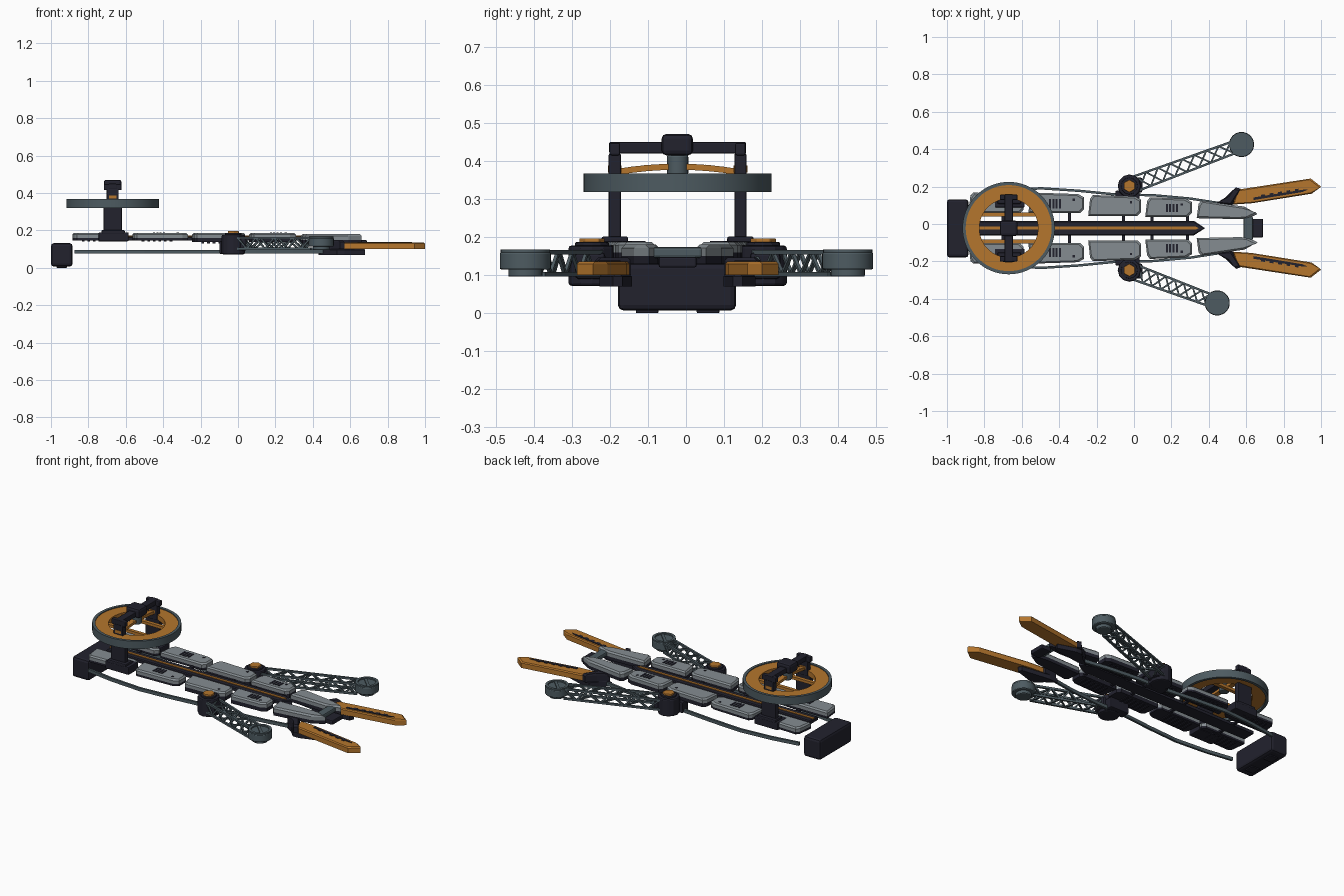
import bpy, bmesh, math
from mathutils import Matrix, Vector

cube = bpy.data.objects.get("Cube")
if cube:
    bpy.data.objects.remove(cube)

CY = -0.022         # centre line of the craft
RX = -0.67          # rotor centre


def material(name, rgb):
    m = bpy.data.materials.new(name)
    m.use_nodes = True
    m.diffuse_color = (*rgb, 1)
    m.node_tree.nodes["Principled BSDF"].inputs["Base Color"].default_value = (*rgb, 1)
    return m


DARK = material("dark_navy", (0.016, 0.016, 0.027))
GREY = material("light_grey", (0.235, 0.265, 0.285))
STEEL = material("blue_steel", (0.075, 0.105, 0.12))
ORANGE = material("orange", (0.46, 0.18, 0.026))


def finish(name, bm, mat, smooth=False, bevel=0):
    bmesh.ops.recalc_face_normals(bm, faces=bm.faces)
    me = bpy.data.meshes.new(name)
    bm.to_mesh(me)
    bm.free()
    me.materials.append(mat)
    ob = bpy.data.objects.new(name, me)
    bpy.context.collection.objects.link(ob)
    if bevel:
        b = ob.modifiers.new("bevel", "BEVEL")
        b.width, b.segments = bevel, 2
    if smooth:
        bpy.ops.object.select_all(action="DESELECT")
        ob.select_set(True)
        bpy.context.view_layer.objects.active = ob
        bpy.ops.object.shade_smooth_by_angle()
    return ob


def prism(name, pts, z0, z1, mat, chamfer=0, side=1):
    """Outline as (x, offset from centre line), with a chamfered top."""
    bm = bmesh.new()
    c = sum((Vector(p) for p in pts), Vector((0, 0))) / len(pts)
    rings = [(z0, 0), (z1 - chamfer, 0)] + ([(z1, chamfer)] if chamfer else [])
    loops = []
    for z, inset in rings:
        loop = []
        for p in pts:
            d = c - Vector(p)
            q = Vector(p) + Vector((math.copysign(min(inset, abs(d.x)), d.x),
                                    math.copysign(min(inset, abs(d.y)), d.y)))
            loop.append(bm.verts.new((q.x, CY + side * q.y, z)))
        loops.append(loop)
    bm.faces.new(loops[0])
    bm.faces.new(loops[-1])
    n = len(pts)
    for a, b in zip(loops, loops[1:]):
        for i in range(n):
            bm.faces.new((a[i], a[(i + 1) % n], b[(i + 1) % n], b[i]))
    return finish(name, bm, mat)


def box(name, x, y, z, mat, bevel=0):
    """Box from (min, max) ranges; y is measured from the centre line."""
    bm = bmesh.new()
    size = [r[1] - r[0] for r in (x, y, z)]
    mid = (sum(x) / 2, CY + sum(y) / 2, sum(z) / 2)
    bmesh.ops.create_cube(bm, size=1, matrix=Matrix.Translation(mid) @ Matrix.Diagonal((*size, 1)))
    return finish(name, bm, mat, bevel=bevel)


def beams(name, pairs, w, h, mat):
    bm = bmesh.new()
    for a, b in pairs:
        a, b = Vector(a), Vector(b)
        d = b - a
        rot = d.to_track_quat("X", "Z").to_matrix().to_4x4()
        bmesh.ops.create_cube(bm, size=1, matrix=Matrix.Translation((a + b) / 2) @ rot
                              @ Matrix.Diagonal((d.length + w / 2, w, h, 1)))
    return finish(name, bm, mat)


def ring(name, centre, r0, r1, z0, z1, mat, seg=64):
    """Flat ring with a square section."""
    bm = bmesh.new()
    vs = [bm.verts.new(p) for p in ((r0, 0, z0), (r1, 0, z0), (r1, 0, z1), (r0, 0, z1))]
    es = [bm.edges.new((vs[i], vs[i - 1])) for i in range(4)]
    bmesh.ops.spin(bm, geom=vs + es, axis=(0, 0, 1), cent=(0, 0, 0), angle=math.tau, steps=seg)
    bmesh.ops.remove_doubles(bm, verts=bm.verts, dist=1e-5)
    bmesh.ops.translate(bm, verts=bm.verts, vec=(*centre, 0))
    return finish(name, bm, mat, True)


def disc(name, centre, r, z0, z1, mat, seg=32, c=0.004):
    bm = bmesh.new()
    bmesh.ops.create_cone(bm, cap_ends=True, segments=seg, radius1=r, radius2=r, depth=z1 - z0,
                          matrix=Matrix.Translation((*centre, (z0 + z1) / 2)))
    return finish(name, bm, mat, seg > 12, c)


# Tail block with two low feet
box("tail_block", (-1, -0.885), (-0.157, 0.154), (0.007, 0.132), DARK, 0.015)
for s in (-1, 1):
    box("tail_foot", (-0.97, -0.915), (s * 0.08 - 0.03, s * 0.08 + 0.03), (0, 0.015), DARK, 0.004)

# Spine with stripe and rungs
prism("spine", [(-0.85, -0.039), (0.32, -0.039), (0.38, 0), (0.32, 0.039), (-0.85, 0.039)], 0.146, 0.168, DARK, 0.005)
prism("spine_stripe", [(-0.85, -0.008), (0.33, -0.008), (0.345, 0), (0.33, 0.008), (-0.85, 0.008)], 0.166, 0.172, ORANGE)
for x in (-0.7, -0.345, -0.055, 0.095, 0.285):
    box("spine_rung", (x - 0.008, x + 0.008), (-0.09, 0.09), (0.146, 0.158), DARK)

# Nose yoke
box("nose_yoke", (0.585, 0.635), (-0.065, 0.065), (0.145, 0.174), STEEL, 0.008)
box("nose_block", (0.625, 0.69), (-0.05, 0.05), (0.12, 0.148), DARK, 0.006)

# Rows of hull plates: start, end, inner offset, outer offset, underside
plates = [(-0.885, -0.59, 0.08, 0.19, 0.147), (-0.565, -0.268, 0.08, 0.19, 0.147),
          (-0.245, 0.038, 0.065, 0.177, 0.137), (0.06, 0.309, 0.06, 0.165, 0.137)]
for s in (-1, 1):
    for i, (x0, x1, y0, y1, zb) in enumerate(plates):
        o = [(x0, y0), (x1 - 0.02, y0), (x1, y0 + 0.02), (x1, y1 - 0.025),
             (x1 - 0.03, y1 - 0.008), (x0 + 0.025, y1), (x0 + 0.01, y1 - 0.02)]
        prism("plate_base", o, zb, 0.16, DARK, 0, s)
        prism("hull_plate", o, 0.16, 0.187, GREY, 0.008, s)
        box("plate_bolt", (x1 - 0.06, x1 - 0.048), sorted((s * (y1 - 0.045), s * (y1 - 0.033))), (0.184, 0.189), DARK)
        if i % 2:
            for k in range(4):
                vx = x0 + 0.11 + k * 0.018
                box("plate_vent", (vx, vx + 0.011), sorted((s * (y0 + 0.025), s * (y1 - 0.035))),
                    (0.183, 0.19), DARK)
        for k in range(6):
            bx = x0 + 0.05 + k * 0.03
            box("under_rib", (bx, bx + 0.014), sorted((s * (y0 + 0.015), s * (y1 - 0.02))), (zb - 0.006, zb + 0.002), DARK)
    nose = [(0.335, 0.053), (0.57, 0.048), (0.61, 0.052), (0.66, 0.075), (0.59, 0.115),
            (0.36, 0.147), (0.345, 0.13)]
    prism("nose_plate_base", nose, 0.13, 0.15, DARK, 0, s)
    prism("nose_plate", nose, 0.15, 0.18, GREY, 0.009, s)

    # Side rail sweeping along the hull
    rail = [(-0.87, 0.172), (-0.7, 0.198), (-0.5, 0.213), (-0.3, 0.2), (-0.1, 0.18),
            (0.1, 0.176), (0.3, 0.158), (0.48, 0.13)]
    pts = [(x, CY + s * y, 0.086) for x, y in rail]
    beams("side_rail", list(zip(pts, pts[1:])), 0.013, 0.02, STEEL)
    box("rail_bracket", (-0.1, 0.03), sorted((s * 0.14, s * 0.2)), (0.075, 0.14), DARK, 0.006)

    # Blade prongs with dark root and toothed grip strip
    prism("prong_root", [(0.43, 0.125), (0.49, 0.12), (0.67, 0.145), (0.68, 0.17),
                         (0.57, 0.205), (0.53, 0.205), (0.49, 0.165)], 0.07, 0.102, DARK, 0.006, s)
    prism("prong_collar", [(0.44, 0.128), (0.52, 0.122), (0.57, 0.21), (0.545, 0.218), (0.5, 0.17)],
          0.1, 0.147, DARK, 0.01, s)
    blade = [(0.53, 0.126), (0.63, 0.133), (0.95, 0.184), (1, 0.222), (0.945, 0.265), (0.55, 0.205)]
    prism("prong_blade", blade, 0.1, 0.136, ORANGE, 0.006, s)
    prism("prong_grip", [(0.64, 0.15), (0.9, 0.193), (0.93, 0.206), (0.9, 0.205), (0.64, 0.164)],
          0.132, 0.139, DARK, 0, s)
    for k in range(5):
        gx, gy = 0.68 + k * 0.045, 0.168 + k * 0.0075
        prism("grip_tooth", [(gx, gy), (gx + 0.02, gy + 0.003), (gx + 0.02, gy + 0.013), (gx, gy + 0.01)],
              0.132, 0.139, DARK, 0, s)

# Swinging truss arms with end wheels
for s, tip in ((1, (0.575, 0.425)), (-1, (0.445, -0.422))):
    hub = Vector((-0.025, CY + s * 0.225))
    end = Vector(tip)
    disc("arm_hub", hub, 0.062, 0.072, 0.178, DARK, 12, 0.008)
    disc("hub_collar", hub, 0.045, 0.175, 0.187, DARK, 12)
    disc("hub_cap", hub, 0.034, 0.182, 0.197, ORANGE, 6, 0.003)
    d = (end - hub).normalized()
    n = Vector((-d.y, d.x))
    start, stop = hub + d * 0.04, end - d * 0.05
    box("arm_root", (-0.06, 0.045), sorted((s * 0.19, s * 0.27)), (0.09, 0.16), DARK, 0.01)

    def node(t, side, z):
        p = start.lerp(stop, t) + n * side * (0.04 - 0.008 * t)
        return (p.x, p.y, z)

    lo, hi, cells = 0.102, 0.16, 8
    rails = [(node(0, e, z), node(1, e, z)) for e in (-1, 1) for z in (lo, hi)]
    beams("arm_rails", rails, 0.012, 0.012, STEEL)
    braces = []
    for k in range(cells):
        a, b, e = k / cells, (k + 1) / cells, (-1) ** k
        braces += [(node(a, e, hi), node(b, -e, hi)), (node(a, -e, lo), node(b, e, lo))]
        za, zb = (lo, hi) if k % 2 else (hi, lo)
        braces += [(node(a, w, za), node(b, w, zb)) for w in (-1, 1)]
    beams("arm_braces", braces, 0.009, 0.009, STEEL)

    disc("arm_wheel", end, 0.067, 0.115, 0.16, STEEL)
    ring("wheel_lip", end, 0.05, 0.065, 0.155, 0.168, STEEL, 32)
    disc("wheel_foot", end, 0.045, 0.096, 0.118, STEEL, 24)
    slot = Vector((0.03, -0.03))
    beams("wheel_bar", [((*(end - slot), 0.161), (*(end + slot), 0.161))], 0.016, 0.01, STEEL)

# Rotor ring with slats and bowed spoke
centre = (RX, CY)
ring("rotor_rim", centre, 0.23, 0.247, 0.319, 0.367, STEEL)
ring("rotor_disc", centre, 0.157, 0.231, 0.33, 0.362, ORANGE)
for off in (-0.072, 0.072):
    half = math.sqrt(0.162 ** 2 - off ** 2)
    box("rotor_slat", (RX - half, RX + half), (off - 0.011, off + 0.011), (0.335, 0.352), ORANGE)
arc = [(RX, CY + 0.16 * t / 4, 0.385 - 0.014 * (t / 4) ** 2) for t in range(-4, 5)]
beams("rotor_spoke", list(zip(arc, arc[1:])), 0.03, 0.016, ORANGE)
disc("rotor_shaft", centre, 0.028, 0.365, 0.415, STEEL, 24)

# Gantry that carries the rotor
box("gantry_hub", (RX - 0.047, RX + 0.047), (-0.042, 0.04), (0.415, 0.471), DARK, 0.012)
box("gantry_beam", (RX - 0.022, RX + 0.022), (-0.18, 0.18), (0.42, 0.45), DARK, 0.004)
for s in (-1, 1):
    y = s * 0.165
    box("gantry_leg", (RX - 0.049, RX + 0.049), (y - 0.016, y + 0.016), (0.17, 0.335), DARK, 0.005)
    box("gantry_post", (RX - 0.032, RX + 0.032), (y - 0.016, y + 0.016), (0.33, 0.42), DARK, 0.004)
    box("gantry_cap", (RX - 0.047, RX + 0.047), (y - 0.014, y + 0.014), (0.415, 0.448), DARK, 0.005)
    box("post_badge", (RX - 0.02, RX + 0.02), (y - 0.018, y + 0.018), (0.37, 0.388), ORANGE)
    box("gantry_step", (RX - 0.06, RX + 0.065), (y - 0.035, y + 0.035), (0.18, 0.202), DARK, 0.006)
    box("gantry_base", (RX - 0.075, RX + 0.085), (s * 0.155 - 0.045, s * 0.155 + 0.045), (0.142, 0.19), DARK, 0.006)
